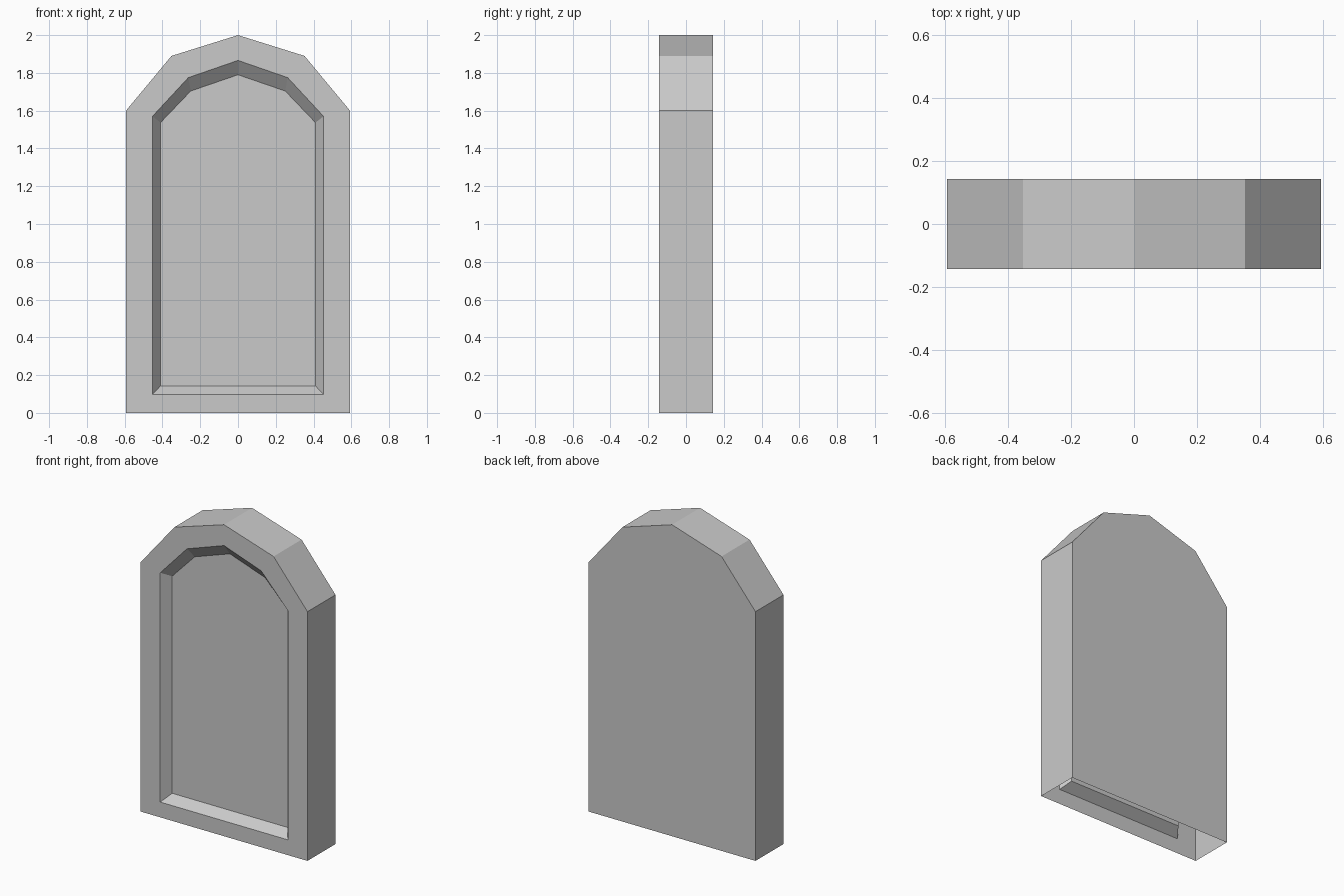
import bpy
import bmesh

cube = bpy.data.objects.get("Cube")
if cube:
    bpy.data.objects.remove(cube, do_unlink=True)

# Single plain stone colour
stone = bpy.data.materials.new("light grey")
stone.use_nodes = True
colour = (0.59, 0.59, 0.59, 1)
stone.diffuse_color = colour
stone.node_tree.nodes["Principled BSDF"].inputs["Base Color"].default_value = colour

HALF_DEPTH = 0.142
RECESS = 0.06


def arch_ring(bm, y, half):
    """Ring of vertices from the half profile of an arch, mirrored in x."""
    mirrored = [(-x, z) for x, z in reversed(half) if x > 0]
    return [bm.verts.new((x, y, z)) for x, z in half + mirrored]


def bridge(bm, a, b, skip_bottom=False):
    """Join two rings with quads; the last quad is the bottom edge."""
    n = len(a)
    for i in range(n - 1 if skip_bottom else n):
        j = (i + 1) % n
        bm.faces.new((a[i], a[j], b[j], b[i]))


# Half profiles: foot, spring line, haunch, peak
outer = [(0.593, 0), (0.593, 1.6), (0.352, 1.89), (0, 2)]
rim = [(0.453, 0.098), (0.453, 1.57), (0.263, 1.775), (0, 1.866)]
panel = [(0.41, 0.143), (0.41, 1.537), (0.25, 1.704), (0, 1.79)]

bm = bmesh.new()
back_ring = arch_ring(bm, HALF_DEPTH, outer)
front_ring = arch_ring(bm, -HALF_DEPTH, outer)
rim_ring = arch_ring(bm, -HALF_DEPTH, rim)
panel_ring = arch_ring(bm, -HALF_DEPTH + RECESS, panel)

# Hollow shell with an open underside
bridge(bm, back_ring, front_ring, skip_bottom=True)
bm.faces.new(back_ring[::-1])

# Front frame, bevelled recess and sunken panel
bridge(bm, front_ring, rim_ring)
bridge(bm, rim_ring, panel_ring)
bm.faces.new(panel_ring)

mesh = bpy.data.meshes.new("arched_slab")
bm.to_mesh(mesh)
bm.free()
mesh.materials.append(stone)
slab = bpy.data.objects.new("arched_slab", mesh)
bpy.context.collection.objects.link(slab)
